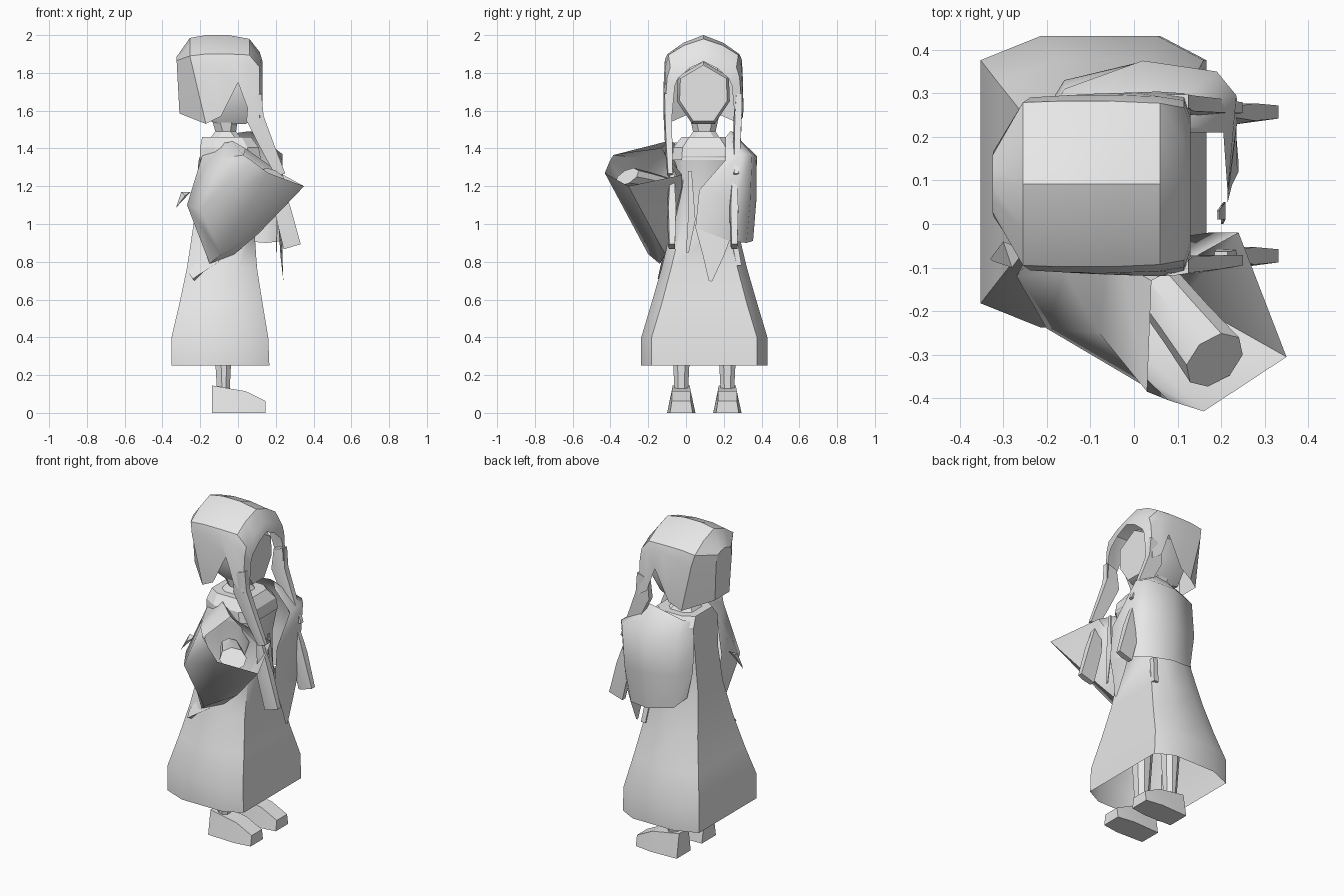
import bpy, bmesh, math

CY = 0.097  # the body's own mirror plane
grey = bpy.data.materials.new("plain_grey")
grey.diffuse_color = (0.8, 0.8, 0.8, 1)


def loft(name, rings, closed=True, cap0=False, cap1=False, angle=40):
    """Skin a list of equal-length point rings."""
    bm = bmesh.new()
    rows = [[bm.verts.new(p) for p in r] for r in rings]
    n = len(rows[0])
    for a, b in zip(rows, rows[1:]):
        for i in range(n if closed else n - 1):
            j = (i + 1) % n
            bm.faces.new((a[i], a[j], b[j], b[i]))
    if cap0:
        bm.faces.new(rows[0][::-1])
    if cap1:
        bm.faces.new(rows[-1])
    bmesh.ops.remove_doubles(bm, verts=bm.verts, dist=0.0005)
    bmesh.ops.recalc_face_normals(bm, faces=bm.faces)
    me = bpy.data.meshes.new(name)
    bm.to_mesh(me)
    bm.free()
    me.materials.append(grey)
    me.shade_smooth()
    me.set_sharp_from_angle(angle=math.radians(angle))
    ob = bpy.data.objects.new(name, me)
    bpy.context.collection.objects.link(ob)
    return ob


def octagon(z, x0, x1, hy, cx, cy, y=CY):
    """Level ring with cut corners."""
    q = [(x1, hy - cy), (x1 - cx, hy), (x0 + cx * 1.3, hy), (x0, hy - cy)]
    q += [(x, -v) for x, v in reversed(q)]
    return [(x, y + v, z) for x, v in q]


def box_ring(z, x0, x1, y0, y1):
    return [(x0, y0, z), (x1, y0, z), (x1, y1, z), (x0, y1, z)]


# dress, open at the hem
loft("dress", [octagon(0.25, -0.352, 0.166, 0.334, 0.105, 0.055),
               octagon(0.40, -0.352, 0.16, 0.334, 0.105, 0.055),
               octagon(0.58, -0.31, 0.13, 0.28, 0.10, 0.055),
               octagon(0.77, -0.27, 0.10, 0.225, 0.09, 0.05),
               octagon(1.0, -0.235, 0.085, 0.17, 0.08, 0.05),
               octagon(1.2, -0.21, 0.09, 0.16, 0.07, 0.05),
               octagon(1.36, -0.20, 0.12, 0.165, 0.06, 0.05)], angle=58)
# shoulder yoke and collar
loft("yoke", [octagon(1.34, -0.20, 0.12, 0.17, 0.06, 0.05),
              octagon(1.405, -0.20, 0.11, 0.165, 0.06, 0.05),
              octagon(1.46, -0.19, 0.07, 0.12, 0.05, 0.04)], cap1=True, angle=25)
loft("neck", [octagon(1.45, -0.15, 0.02, 0.085, 0.03, 0.03),
              octagon(1.49, -0.12, -0.01, 0.06, 0.03, 0.03),
              octagon(1.56, -0.14, 0.00, 0.075, 0.03, 0.03)], angle=30)

# legs and shoes
for side, s in (("right", -1), ("left", 1)):
    yc = CY + s * 0.122
    loft(side + "_leg", [octagon(0.10, -0.11, -0.045, 0.035, 0.02, 0.02, yc),
                         octagon(0.60, -0.14, -0.02, 0.06, 0.03, 0.03, yc)], angle=20)
    shoe = []
    for x, w, wt, h in ((-0.138, 0.068, 0.045, 0.145), (0.04, 0.075, 0.05, 0.115),
                        (0.145, 0.06, 0.05, 0.063)):
        shoe.append([(x, yc - w, 0), (x, yc + w, 0), (x, yc + wt, h), (x, yc - wt, h)])
    loft(side + "_shoe", shoe, cap0=True, cap1=True, angle=10)

# head inside the hair, with a pointed chin
head = []
HY = 0.092
for x, k in ((-0.20, 0.8), (-0.1, 1.0), (0.04, 1.0), (0.075, 0.9)):
    pts = [(0, 1.86), (0.135, 1.78), (0.14, 1.65), (0.06, 1.53)]
    pts += [(-u, z) for u, z in reversed(pts[1:])]
    head.append([(x, HY + u * k, 1.68 + (z - 1.68) * k) for u, z in pts])
loft("head", head, cap0=True, cap1=True, angle=35)

# hair shell: upper x, lower x, ridge z, shoulder half width and z, lower width and z
hair = []
for x, xl, zr, us, zs, ul, zl in ((-0.325, -0.31, 1.885, 0.065, 1.865, 0.07, 1.585),
                                  (-0.255, -0.17, 1.985, 0.187, 1.89, 0.195, 1.53),
                                  (-0.17, -0.09, 2.0, 0.19, 1.90, 0.207, 1.57),
                                  (-0.05, 0.0, 2.0, 0.19, 1.90, 0.21, 1.75),
                                  (0.06, 0.055, 1.98, 0.185, 1.895, 0.212, 1.60),
                                  (0.115, 0.115, 1.91, 0.175, 1.83, 0.208, 1.56),
                                  (0.13, 0.13, 1.86, 0.135, 1.77, 0.165, 1.58)):
    t = 0.2
    half = [(xl, ul, zl),
            (x + (xl - x) * t, us + (ul - us) * t + 0.01, zs + (zl - zs) * t), (x, us, zs),
            (x, us * 0.55, zs + (zr - zs) * 0.6)]
    hair.append([(px, HY + u, z) for px, u, z in half] + [(x, HY, zr)]
                + [(px, HY - u, z) for px, u, z in reversed(half)])
loft("hair", hair, closed=False, cap0=True, angle=32)

# long front locks and their hanging ends
for side, s in (("right", -1), ("left", 1)):
    def lock(name, stations):
        rings = []
        for x, z, w, u, t in stations:
            y = HY + s * u
            rings.append([(x - w, y - t, z - w * 0.3), (x, y - t * 1.4, z),
                          (x + w, y - t, z + w * 0.3), (x + w, y + t, z + w * 0.3),
                          (x - w, y + t, z - w * 0.3)])
        loft(side + name, rings, cap0=True, cap1=True, angle=25)
    lock("_lock", [(0.09, 1.68, 0.035, 0.19, 0.015), (0.09, 1.56, 0.045, 0.185, 0.018),
                   (0.16, 1.40, 0.035, 0.18, 0.016), (0.225, 1.26, 0.025, 0.175, 0.012)])
    lock("_lock_end", [(0.20, 1.27, 0.015, 0.165, 0.01), (0.235, 1.08, 0.042, 0.165, 0.02),
                       (0.287, 0.88, 0.045, 0.165, 0.015)])

# raised right sleeve: a broad cone from the shoulder to a wide open cuff
loft("right_sleeve", [
    [(-0.10, 0.0, 1.44), (-0.19, -0.03, 1.36), (-0.22, -0.03, 1.15),
     (-0.17, -0.03, 0.92), (-0.02, -0.02, 0.95), (0.09, 0.0, 1.25)],
    [(-0.06, -0.06, 1.43), (-0.16, -0.11, 1.33), (-0.27, -0.12, 1.10),
     (-0.15, -0.14, 0.79), (-0.02, -0.11, 0.84), (0.10, -0.03, 1.22)],
    [(-0.03, -0.09, 1.44), (-0.08, -0.25, 1.35), (-0.20, -0.24, 1.08),
     (-0.09, -0.20, 0.84), (0.11, -0.17, 0.95), (0.17, -0.02, 1.20)],
    [(0.04, -0.13, 1.40), (0.03, -0.385, 1.365), (0.08, -0.405, 1.33),
     (0.16, -0.43, 1.27), (0.35, -0.305, 1.20), (0.24, -0.02, 1.26)]], angle=55)
loft("sleeve_hem_tip", [[(-0.26, -0.10, 0.74), (-0.24, -0.15, 0.71), (-0.23, -0.12, 0.70)],
                        [(-0.16, -0.08, 0.88), (-0.10, -0.13, 0.80), (-0.06, -0.08, 0.84)]],
     cap0=True, cap1=True, angle=20)

# right forearm and blunt hand in the cuff
d = (0.66, -0.72)
arm = []
for x, y, z, r in ((0.04, -0.13, 1.21, 0.06), (0.12, -0.23, 1.235, 0.068),
                   (0.185, -0.312, 1.25, 0.078)):
    arm.append([(x - d[1] * r * math.cos(a) - 0.035 * math.sin(a),
                 y + d[0] * r * math.cos(a) + 0.035 * math.sin(a),
                 z + r * 0.6 * math.sin(a)) for a in [i * math.pi / 4 for i in range(8)]])
loft("right_hand", arm, cap0=True, cap1=True, angle=35)

# hanging left sleeve: a curved panel over the side and a pointed front fall
loft("left_sleeve", [
    [(-0.18, 0.20, 1.43), (-0.14, 0.24, 1.45), (-0.02, 0.25, 1.48),
     (0.05, 0.245, 1.49), (0.08, 0.235, 1.49), (0.10, 0.21, 1.46)],
    [(-0.21, 0.22, 1.33), (-0.16, 0.31, 1.36), (0.02, 0.375, 1.36),
     (0.19, 0.35, 1.37), (0.235, 0.295, 1.37), (0.205, 0.21, 1.34)],
    [(-0.215, 0.24, 1.15), (-0.16, 0.33, 1.14), (0.02, 0.373, 1.13),
     (0.18, 0.34, 1.12), (0.24, 0.26, 1.12), (0.215, 0.07, 1.18)],
    [(-0.19, 0.26, 0.99), (-0.14, 0.32, 0.94), (0.02, 0.355, 0.91),
     (0.15, 0.32, 0.90), (0.235, 0.23, 0.91), (0.215, 0.05, 0.98)]],
     closed=False, angle=60)
loft("left_sleeve_fall", [[(0.235, 0.23, 0.91), (0.225, 0.14, 0.945), (0.215, 0.05, 0.98)],
                          [(0.235, 0.20, 0.83), (0.235, 0.14, 0.82), (0.225, 0.09, 0.83)],
                          [(0.24, 0.14, 0.70), (0.24, 0.13, 0.695), (0.24, 0.12, 0.70)]],
     closed=False)

# sash ends: front ribbon, a small point behind and a short tail at the side
loft("front_ribbon", [box_ring(1.28, 0.19, 0.195, 0.01, 0.03),
                      box_ring(1.02, 0.205, 0.21, 0.01, 0.05),
                      box_ring(0.85, 0.20, 0.205, 0.0, 0.015)], cap0=True, cap1=True, angle=20)
loft("back_sash_end", [[(-0.33, -0.08, 1.08), (-0.325, -0.075, 1.09), (-0.325, -0.085, 1.09)],
                       [(-0.30, -0.04, 1.17), (-0.25, -0.06, 1.17), (-0.28, -0.10, 1.15)]],
     cap0=True, cap1=True, angle=20)
loft("side_sash_end", [box_ring(0.78, 0.07, 0.10, 0.255, 0.295),
                       box_ring(0.95, 0.05, 0.08, 0.23, 0.265)],
     cap0=True, cap1=True, angle=20)
